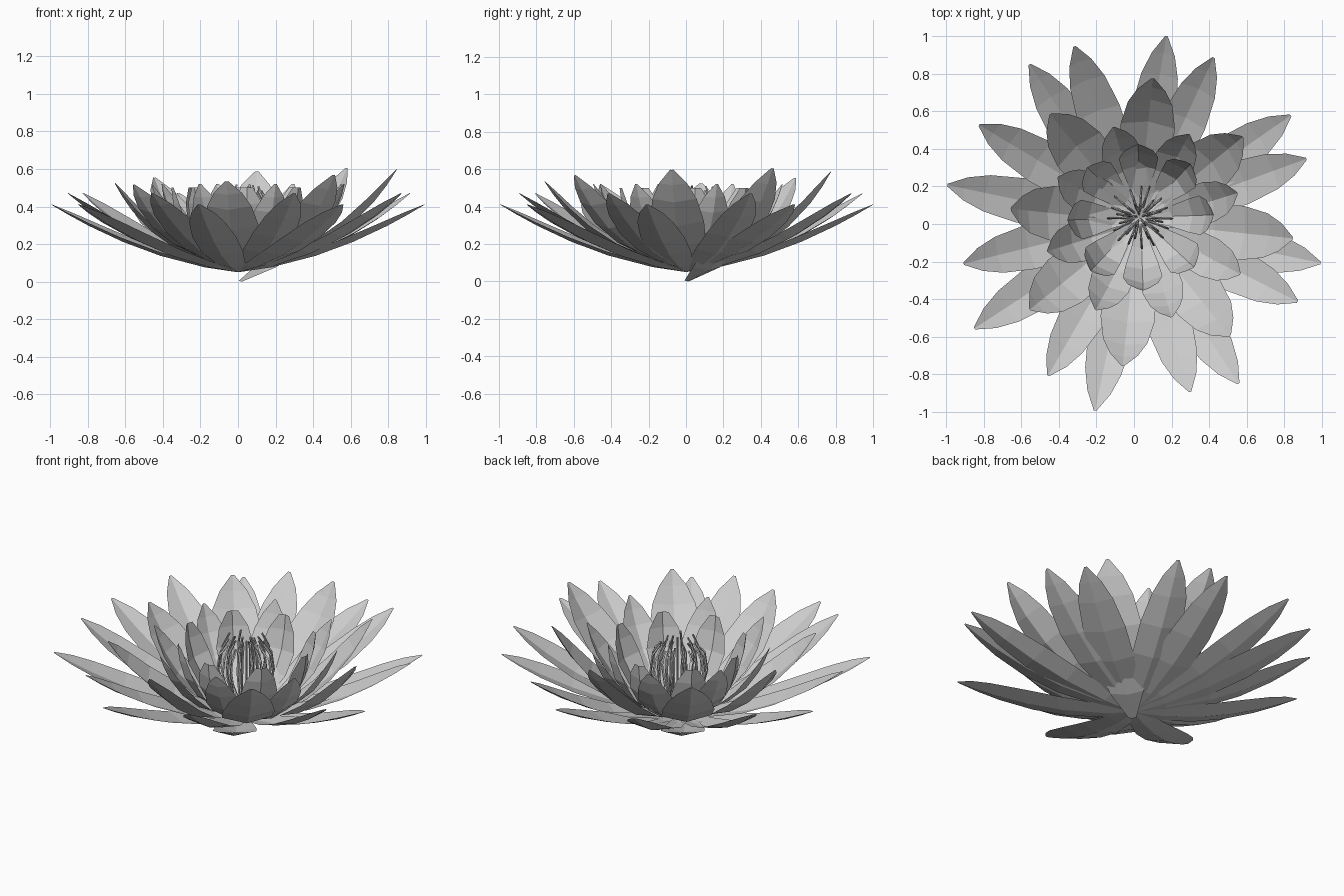
import bpy, bmesh, random
from math import sin, cos, pi, radians
from mathutils import Vector

random.seed(4)
cube = bpy.data.objects.get("Cube")
if cube:
    bpy.data.objects.remove(cube, do_unlink=True)

grey = bpy.data.materials.new("soft grey")
grey.use_nodes = True
grey.diffuse_color = (0.6, 0.6, 0.6, 1)
grey.node_tree.nodes["Principled BSDF"].inputs["Base Color"].default_value = (0.6, 0.6, 0.6, 1)

# Petal outlines: (position along the petal, share of full width)
POINTED = [(0, .15), (.18, .65), (.42, .95), (.62, 1), (.8, .82), (.91, .52), (1, .06)]
ROUNDED = [(0, .15), (.25, .5), (.5, .85), (.73, 1), (.89, .78), (1, .3)]


def add_petal(bm, centre, angle, profile, width, cup, outline):
    """One cupped petal: a bent midrib with a raised edge on each side."""
    out = Vector((cos(angle), sin(angle), 0))
    side = Vector((-sin(angle), cos(angle), 0))
    up = Vector((0, 0, 1))
    (r0, z0), (r1, z1), (r2, z2) = profile
    rows = []
    for t, share in outline:
        a, b, c = (1 - t) ** 2, 2 * t * (1 - t), t * t
        rib = centre + out * (a * r0 + b * r1 + c * r2) + up * (a * z0 + b * z1 + c * z2)
        dr = (1 - t) * (r1 - r0) + t * (r2 - r1)
        dz = (1 - t) * (z1 - z0) + t * (z2 - z1)
        normal = (up * dr - out * dz).normalized()
        half = width * share / 2
        lift = normal * half * cup
        rows.append([bm.verts.new(p) for p in
                     (rib - side * half + lift, rib, rib + side * half + lift)])
    for low, high in zip(rows, rows[1:]):
        for i in range(2):
            bm.faces.new((low[i + 1], low[i], high[i], high[i + 1]))


def petal_ring(name, centre, start, base_z, bend, tip, width, cup,
               outline=POINTED, tilt=0, longer={}, turned={}, dropped=()):
    """Eight petals; longer and turned adjust single petals, dropped ones start at z = 0."""
    bm = bmesh.new()
    for i in range(8):
        angle = radians(start + 45 * i + turned.get(i, 0))
        extra = longer.get(i, 0)
        tip_z = tip[1] + tilt * cos(angle - pi / 6)
        profile = [(0, 0 if i in dropped else base_z),
                   (bend[0] + extra / 2, bend[1]), (tip[0] + extra, tip_z)]
        add_petal(bm, Vector((*centre, 0)), angle, profile, width, cup, outline)
    bmesh.ops.recalc_face_normals(bm, faces=bm.faces)
    # Make the inner side the front of every petal
    if sum(f.normal.z for f in bm.faces) < 0:
        bmesh.ops.reverse_faces(bm, faces=bm.faces)
    mesh = bpy.data.meshes.new(name)
    bm.to_mesh(mesh)
    bm.free()
    mesh.materials.append(grey)
    bpy.context.collection.objects.link(bpy.data.objects.new(name, mesh))


# Petals, from the wide flat outer ring to the upright inner ring
petal_ring("outer_petals", (0, 0), -11.8, .05, (.5, .1), (1.015, .41), .24, .22,
           turned={1: 1.5, 2: 2})
petal_ring("second_petals", (.02, .02), -25, .055, (.5, .1), (.955, .47), .24, .22,
           longer={3: .03, 4: .03}, turned={0: -2, 4: -6, 5: -6, 6: -5, 7: -3})
petal_ring("middle_petals", (.02, .01), -6, .06, (.5, .12), (.74, .56), .29, .25,
           tilt=.045, longer={0: .09, 1: -.02, 2: .03, 4: -.06, 6: .03, 7: .04},
           dropped=(1,))
petal_ring("fourth_petals", (.045, .01), 17, .065, (.4, .1), (.53, .52), .22, .3,
           longer={3: -.02, 7: .06})
petal_ring("inner_petals", (.035, .035), 2, .07, (.36, .08), (.39, .5), .21, .35,
           outline=ROUNDED)

# Stamens: thin threads in three circles, swelling outwards and leaning in at the top
curve = bpy.data.curves.new("stamens", "CURVE")
curve.dimensions = "3D"
curve.bevel_depth = .006
curve.bevel_resolution = 0
curve.use_fill_caps = True
for count, spread in ((16, 1), (12, .7), (5, .35)):
    for i in range(count):
        angle = 2 * pi * (i + spread) / count + random.uniform(-.1, .1)
        reach = spread * random.uniform(.92, 1.08)
        top = random.uniform(.46, .52)
        path = [(.05, .08), (.13, .18), (.165, .31), (.15, .42), (.105, top)]
        spline = curve.splines.new("POLY")
        spline.points.add(len(path) - 1)
        for point, (r, z) in zip(spline.points, path):
            point.co = (.03 + r * reach * cos(angle), .035 + r * reach * sin(angle), z, 1)
curve.materials.append(grey)
stamens = bpy.data.objects.new("stamens", curve)
bpy.context.collection.objects.link(stamens)
bpy.ops.object.select_all(action="DESELECT")
stamens.select_set(True)
bpy.context.view_layer.objects.active = stamens
bpy.ops.object.convert(target="MESH")
bpy.ops.object.shade_flat()
